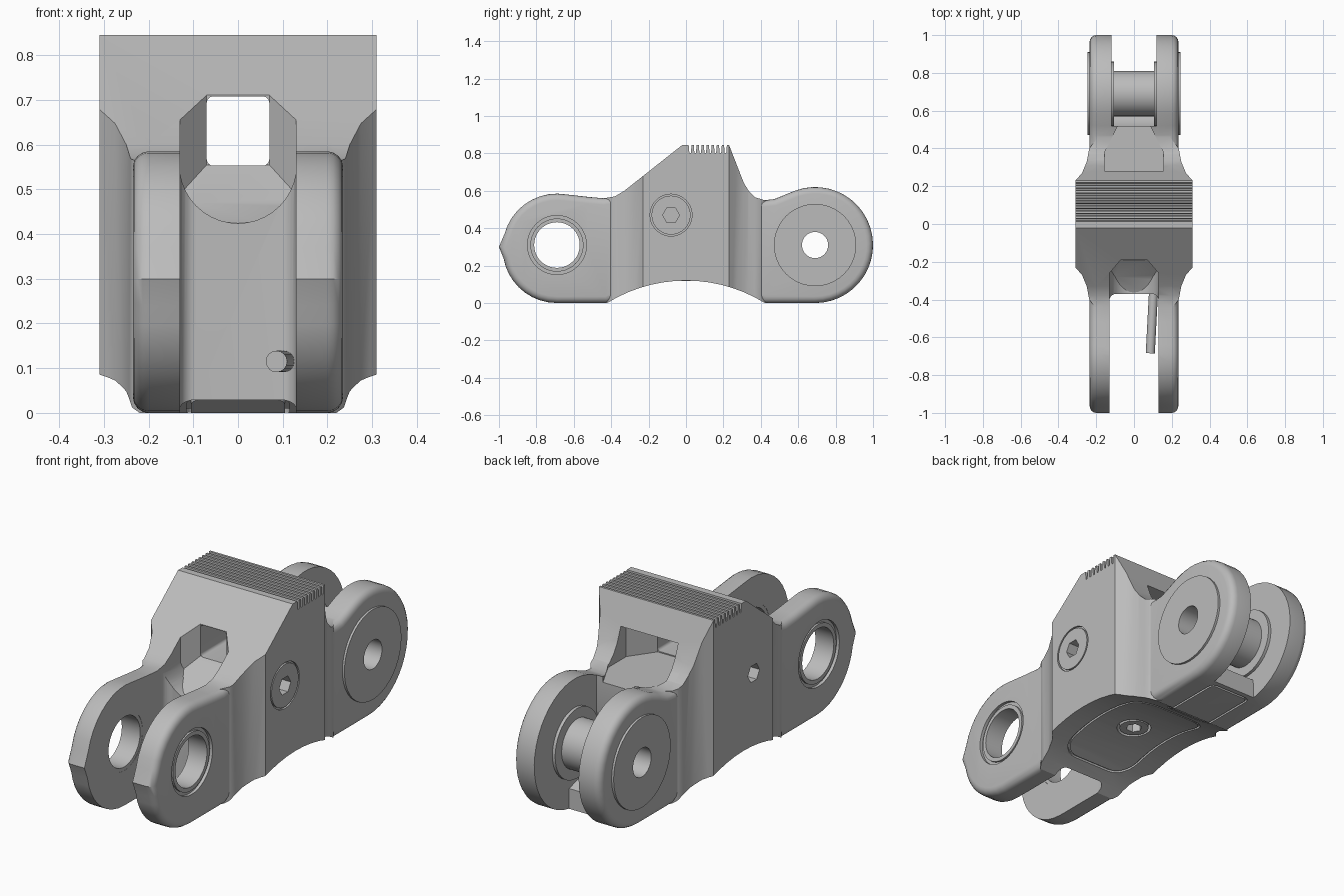
import bpy, bmesh
from math import sin, cos, pi, radians
from mathutils import Vector, Matrix

if "Cube" in bpy.data.objects:
    bpy.data.objects.remove(bpy.data.objects["Cube"])

metal = bpy.data.materials.new("grey_metal")
metal.use_nodes = True
GREY = (0.5, 0.5, 0.5, 1)
metal.diffuse_color = GREY
metal.node_tree.nodes["Principled BSDF"].inputs["Base Color"].default_value = GREY


def arc(cx, cy, r, a0, a1, n):
    angles = [radians(a0 + (a1 - a0) * i / n) for i in range(n + 1)]
    return [(cx + r * cos(a), cy + r * sin(a)) for a in angles]


def circle(cx, cy, r, n=40):
    return arc(cx, cy, r, 0, 360, n)[:-1]


def rounded(x0, y0, x1, y1, r):
    return (arc(x1 - r, y1 - r, r, 0, 90, 6) + arc(x0 + r, y1 - r, r, 90, 180, 6)
            + arc(x0 + r, y0 + r, r, 180, 270, 6) + arc(x1 - r, y0 + r, r, 270, 360, 6))


def prism(name, pts, axis, lo, hi, bevel=0):
    """Extrude a profile along X (y, z), Y (x, z) or Z (x, y)."""
    place = {"X": lambda p, t: (t, p[0], p[1]),
             "Y": lambda p, t: (p[0], t, p[1]),
             "Z": lambda p, t: (p[0], p[1], t)}[axis]
    bm = bmesh.new()
    rings = [[bm.verts.new(place(p, t)) for p in pts] for t in (lo, hi)]
    caps = [bm.faces.new(ring) for ring in rings]
    n = len(pts)
    for i in range(n):
        j = (i + 1) % n
        bm.faces.new((rings[0][i], rings[0][j], rings[1][j], rings[1][i]))
    bmesh.ops.recalc_face_normals(bm, faces=bm.faces)
    if bevel:
        rim = [e for cap in caps for e in cap.edges]
        bmesh.ops.bevel(bm, geom=rim, offset=bevel, segments=4, profile=0.5, affect="EDGES")
    mesh = bpy.data.meshes.new(name)
    bm.to_mesh(mesh)
    bm.free()
    mesh.materials.append(metal)
    obj = bpy.data.objects.new(name, mesh)
    bpy.context.collection.objects.link(obj)
    return obj


def combine(obj, other, operation="DIFFERENCE"):
    mod = obj.modifiers.new("combine", "BOOLEAN")
    mod.operation, mod.object, mod.solver = operation, other, "EXACT"
    bpy.context.view_layer.objects.active = obj
    bpy.ops.object.modifier_apply(modifier=mod.name)
    bpy.data.objects.remove(other)
    return obj


def tube(name, cx, cy, outer, inner, axis, lo, hi, sides=40):
    return combine(prism(name, circle(cx, cy, outer), axis, lo, hi),
                   prism("bore", circle(cx, cy, inner, sides), axis, lo - 0.1, hi + 0.1))


# Side outline shared by the ears and the wide middle
FRONT, REAR, AXLE = -0.69, 0.69, 0.31
arch = arc(0, -0.68, 0.8, 58.2, 121.8, 14)
side = ([(FRONT, 0)] + arch[::-1] + arc(REAR, 0.31, 0.31, -90, 110, 24)
        + [(0.52, 0.575), (0.47, 0.555), (0.42, 0.55), (0.37, 0.565), (0.335, 0.6),
           (0.31, 0.64), (0.23, 0.845), (-0.02, 0.845), (-0.33, 0.6), (-0.38, 0.57),
           (-0.44, 0.56), (-0.52, 0.567)]
        + arc(FRONT, 0.295, 0.29, 80, 165, 9) + [(-1, 0.3)]
        + arc(FRONT, 0.29, 0.29, 190, 260, 8))

# Plan outline of the flared middle
flare = [(0.31, 0.23), (0.275, 0.27), (0.25, 0.33), (0.237, 0.4), (0.19, 0.46)]
half = [(x, -y) for x, y in flare[::-1]] + flare
plan = half + [(-x, y) for x, y in half[::-1]]

body = prism("link_body", side, "X", -0.235, 0.235, 0.035)
middle = combine(prism("middle", side, "X", -0.4, 0.4),
                 prism("plan", plan, "Z", -0.2, 1.1), "INTERSECT")
combine(body, middle, "UNION")

# Front fork slot with its scooped pocket
combine(body, prism("front_slot", rounded(-0.13, -1.3, 0.13, -0.37, 0.035), "Z", -0.2, 1))
scoop = [(-0.13, -0.7), (0.13, -0.7), (0.13, -0.26), (0.07, -0.19), (-0.07, -0.19), (-0.13, -0.26)]
pocket = combine(prism("pocket", scoop, "Z", 0.3, 1),
                 prism("bowl", arc(0, 0.555, 0.131, 180, 360, 20) + [(0.131, 1.1), (-0.131, 1.1)],
                       "Y", -0.9, 0), "INTERSECT")
ramp = [(-0.8, 0.2), (-0.37, 0.42), (-0.28, 0.47), (-0.19, 0.555), (-0.1, 0.6),
        (-0.1, 1.1), (-0.8, 1.1)]
combine(pocket, prism("ramp", ramp, "X", -0.5, 0.5), "INTERSECT")
combine(body, pocket)

# Window through the middle, widening to the rear
combine(body, prism("window", rounded(-0.07, 0.553, 0.07, 0.708, 0.015), "Y", -0.3, 0.3))
mouth = [(-0.07, 0.12), (0.07, 0.12), (0.155, 0.24), (0.155, 0.38), (0.08, 0.53),
         (-0.08, 0.53), (-0.155, 0.38), (-0.155, 0.24)]
combine(body, prism("rear_mouth", mouth, "Z", 0.548, 0.712))

# Rear fork slot, closed by a short floor below
rear_gap = ([(0.52, 0.9), (0.52, 0.4)] + arc(REAR, AXLE, 0.19, 155, 250, 10)
            + [(0.73, 0.1), (0.74, -0.2), (1.3, -0.2), (1.3, 0.9)])
combine(body, prism("rear_slot", rear_gap, "X", -0.12, 0.12))

# Grip teeth along the top
for i in range(8):
    y = 0.022 + i * 0.027
    groove = [(y - 0.009, 0.86), (y - 0.004, 0.803), (y + 0.004, 0.803), (y + 0.009, 0.86)]
    combine(body, prism("tooth_gap", groove, "X", -0.5, 0.5))

# Axle holes and front bearing seats
combine(body, prism("front_hole", circle(FRONT, AXLE, 0.14), "X", -0.5, 0.5))
combine(body, prism("rear_hole", circle(REAR, AXLE, 0.1), "X", -0.5, 0.5))
parts = [body]
for s, name in ((1, "left"), (-1, "right")):
    seat = sorted((s * 0.22, s * 0.3))
    combine(body, prism("seat", circle(FRONT, AXLE, 0.158), "X", *seat))
    span = sorted((s * 0.131, s * 0.23))
    parts.append(tube(name + "_front_bushing", FRONT, AXLE, 0.142, 0.122, "X", *span))
    span = sorted((s * 0.225, s * 0.246))
    parts.append(tube(name + "_rear_disc", REAR, AXLE, 0.22, 0.07, "X", *span))
    span = sorted((s * 0.105, s * 0.125))
    parts.append(tube(name + "_inner_collar", REAR, AXLE, 0.17, 0.07, "X", *span))
    # Hexagonal socket in the flank
    span = sorted((s * 0.25, s * 0.4))
    combine(body, prism("socket", circle(-0.08, 0.47, 0.045, 6), "X", *span))
parts.append(tube("rear_pin", REAR, AXLE, 0.12, 0.07, "X", -0.23, 0.23))
combine(body, tube("boss_ring", -0.08, 0.47, 0.112, 0.104, "X", 0.3, 0.4))

# Panel seams and centre screw underneath
below = [(y, z + 0.01) for y, z in arch]
below = [(0.9, 0.01)] + below + [(-0.9, 0.01), (-0.9, -0.2), (0.9, -0.2)]
for x, y0, y1, r in ((0.2, -0.31, 0.31, 0.1), (0.115, 0.36, 0.71, 0.03)):
    seam = combine(prism("seam", rounded(-x, y0, x, y1, r), "Z", -0.1, 0.3),
                   prism("inside", rounded(-x + 0.01, y0 + 0.01, x - 0.01, y1 - 0.01, r - 0.01),
                         "Z", -0.2, 0.4))
    combine(seam, prism("below", below, "X", -0.5, 0.5), "INTERSECT")
    combine(body, seam)
combine(body, prism("screw_seat", circle(0, 0, 0.08), "Z", 0, 0.16))
parts.append(tube("bottom_screw", 0, 0, 0.068, 0.038, "Z", 0.118, 0.165, 6))

# Small rod standing out of the front slot wall
rod = prism("front_rod", circle(0, 0, 0.024, 16), "Y", -0.34, 0)
rod.data.transform(Matrix.Translation((0.104, -0.345, 0.115)) @ Matrix.Rotation(radians(-3), 4, "Z"))
parts.append(rod)

# Smooth curved surfaces, keep edges crisp
for obj in parts:
    bpy.ops.object.select_all(action="DESELECT")
    obj.select_set(True)
    bpy.context.view_layer.objects.active = obj
    bpy.ops.object.shade_smooth_by_angle(angle=radians(28))
